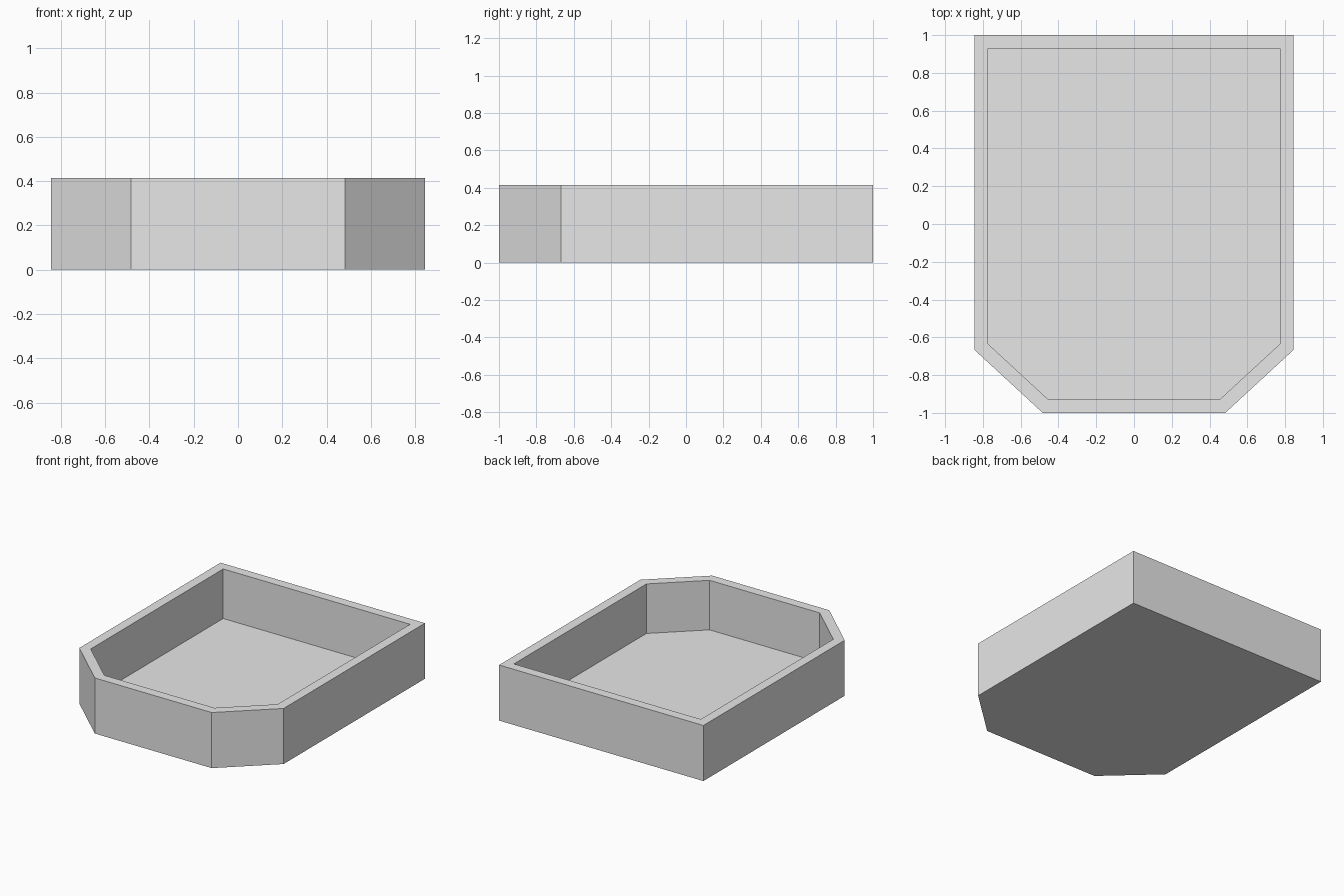
import bpy
import bmesh

cube = bpy.data.objects.get("Cube")
if cube:
    bpy.data.objects.remove(cube, do_unlink=True)

HEIGHT, WALL, FLOOR = 0.415, 0.072, 0.045

# Plain grey material
grey = bpy.data.materials.new("light_grey")
grey.use_nodes = True
color = (0.8, 0.8, 0.8, 1)
grey.diffuse_color = color
grey.node_tree.nodes["Principled BSDF"].inputs["Base Color"].default_value = color

# Outline: square at the back, chamfered corners at the front
half = [(0.483, -1), (0.844, -0.667), (0.844, 1)]
outline = half + [(-x, y) for x, y in reversed(half)]

# Tray: solid block, then the top is inset for the rim and sunk to the floor
bm = bmesh.new()
base = bm.faces.new([bm.verts.new((x, y, 0)) for x, y in outline])
raised = bmesh.ops.extrude_face_region(bm, geom=[base], use_keep_orig=True)["geom"]
top = next(g for g in raised if isinstance(g, bmesh.types.BMFace))
bmesh.ops.translate(bm, vec=(0, 0, HEIGHT), verts=top.verts)
bmesh.ops.recalc_face_normals(bm, faces=bm.faces)

bmesh.ops.inset_region(bm, faces=[top], thickness=WALL, use_even_offset=True)
sunk = bmesh.ops.extrude_face_region(bm, geom=[top])["geom"]
floor = next(g for g in sunk if isinstance(g, bmesh.types.BMFace))
bmesh.ops.translate(bm, vec=(0, 0, FLOOR - HEIGHT), verts=floor.verts)
if top.is_valid:
    bmesh.ops.delete(bm, geom=[top], context='FACES_ONLY')
bmesh.ops.recalc_face_normals(bm, faces=bm.faces)

mesh = bpy.data.meshes.new("tray")
bm.to_mesh(mesh)
bm.free()
mesh.materials.append(grey)
tray = bpy.data.objects.new("tray", mesh)
bpy.context.collection.objects.link(tray)
